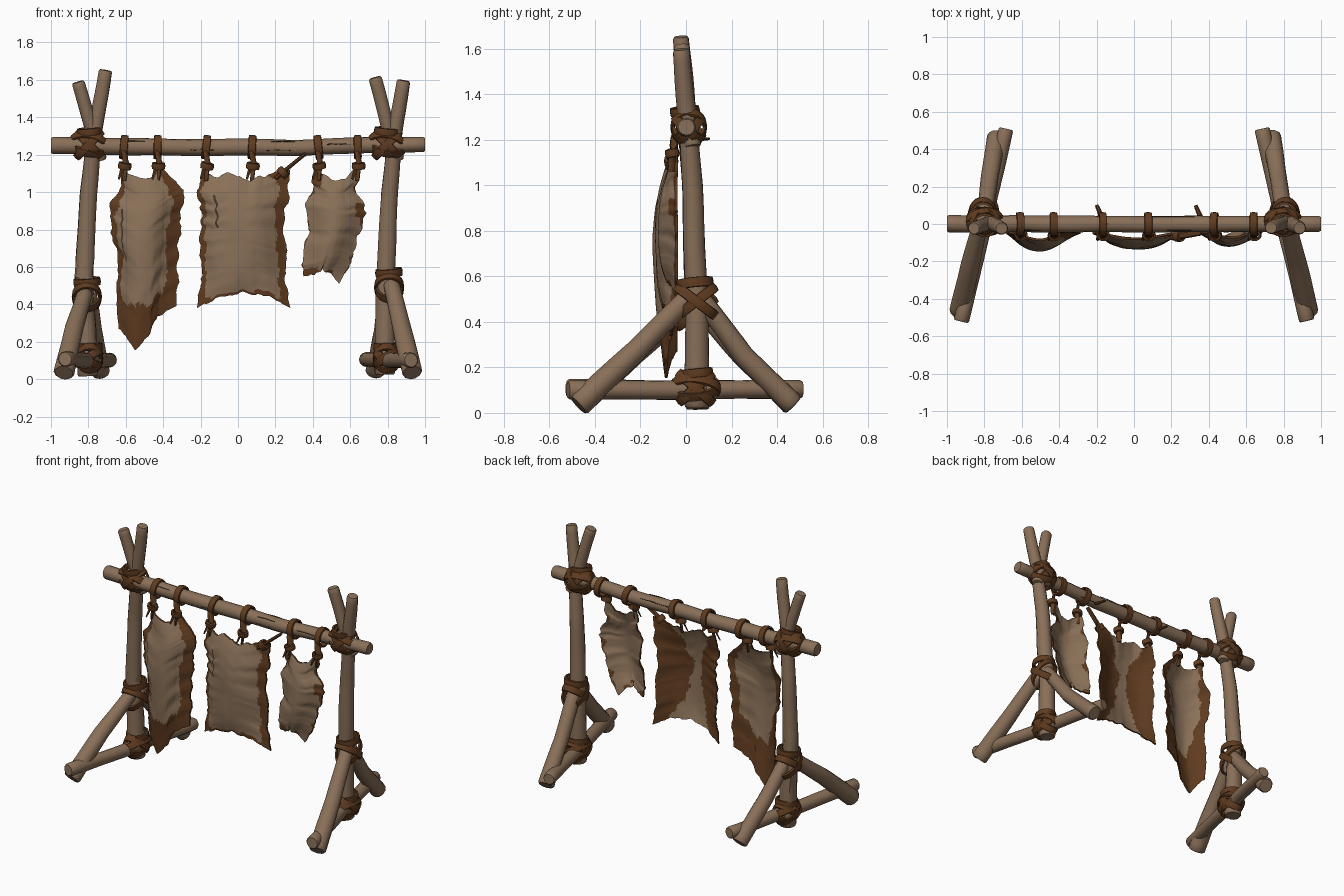
import bpy, bmesh, math, random
from mathutils import Vector, Matrix, Euler, noise

random.seed(4)
if "Cube" in bpy.data.objects:
    bpy.data.objects.remove(bpy.data.objects["Cube"])


def material(name, color):
    m = bpy.data.materials.new(name)
    m.use_nodes = True
    m.diffuse_color = (*color, 1)
    m.node_tree.nodes["Principled BSDF"].inputs["Base Color"].default_value = (*color, 1)
    return m


WOOD = material("weathered wood", (.25, .16, .098))
HIDE = material("tanned hide", (.26, .168, .1))
LEATHER = material("brown leather", (.115, .044, .014))
CRACK = material("dark crack", (.06, .036, .022))


def finish(name, bm, mats, angle=40):
    me = bpy.data.meshes.new(name)
    bm.normal_update()
    bm.to_mesh(me)
    bm.free()
    for m in mats:
        me.materials.append(m)
    me.shade_smooth()
    me.set_sharp_from_angle(angle=math.radians(angle))
    ob = bpy.data.objects.new(name, me)
    bpy.context.scene.collection.objects.link(ob)


def skin(name, rings, mat, closed=False):
    """Join cross-sections into one solid, either a loop or a capped tube."""
    bm = bmesh.new()
    loops = [[bm.verts.new(p) for p in r] for r in rings]
    pairs = list(zip(loops, loops[1:]))
    if closed:
        pairs.append((loops[-1], loops[0]))
    else:
        bm.faces.new(loops[0])
        bm.faces.new(loops[-1])
    n = len(loops[0])
    for a, b in pairs:
        for i in range(n):
            k = (i + 1) % n
            bm.faces.new((a[i], a[k], b[k], b[i]))
    bmesh.ops.recalc_face_normals(bm, faces=bm.faces)
    finish(name, bm, [mat])


def along(points, t):
    """Point at fraction t of a polyline."""
    f = min(max(t, 0), 1) * (len(points) - 1)
    i = min(int(f), len(points) - 2)
    return Vector(points[i]).lerp(Vector(points[i + 1]), f - i)


def pole(name, points, r0, r1, mat=WOOD, sides=12, steps=14, wobble=.006, flat=1):
    """Tapered, slightly crooked round pole with chamfered ends."""
    seed = Vector([random.uniform(0, 50) for _ in range(3)])
    ts = [0] + [i / steps for i in range(steps + 1)] + [1]
    rings = []
    for k, t in enumerate(ts):
        c = along(points, t)
        d = along(points, t + .08) - along(points, t - .08)
        q = d.to_track_quat('Z', 'Y')
        r = r0 + (r1 - r0) * t
        if k in (0, len(ts) - 1):
            r *= .86
        else:
            c = c + d.normalized() * (.01 if k == 1 else -.01 if k == len(ts) - 2 else 0)
        c = c + noise.noise_vector(seed + c * 3) * wobble
        ring = []
        for i in range(sides):
            a = math.tau * i / sides
            p = Vector((math.cos(a), math.sin(a) * flat, 0)) * r
            p *= 1 + noise.noise(seed + c * 4 + p * 20) * wobble * 14
            ring.append(c + q @ p)
        rings.append(ring)
    skin(name, rings, mat)


def band(name, center, rx, ry, tilt=(0, 0, 0), width=.04, thick=.014):
    """Flat leather loop lying around its local z axis."""
    m = Matrix.Translation(center) @ Euler(tilt).to_matrix().to_4x4()
    section = ((0, -.5), (.8, -.45), (1, 0), (.8, .45), (0, .5))
    rings = []
    for i in range(24):
        a = math.tau * i / 24
        rings.append([m @ Vector(((rx + thick * e) * math.cos(a),
                                  (ry + thick * e) * math.sin(a), width * w))
                      for e, w in section])
    skin(name, rings, LEATHER, closed=True)


def lashing(name, center, rx, ry, tilts):
    for i, tilt in enumerate(tilts):
        band(f"{name}_wrap_{i}", center, rx + .003 * i, ry + .003 * i, tilt, .045)


# Crossbar
pole("crossbar", [(-1, 0, 1.25), (-.3, 0, 1.24), (.3, 0, 1.24), (1, 0, 1.255)],
     .046, .042, steps=30)

# Two end frames
posts = {
    -1: [(-.8, .05, .02), (-.825, .045, .5), (-.8, .025, 1), (-.77, .005, 1.3), (-.71, -.02, 1.65)],
    1: [(.785, .05, .02), (.79, .045, .5), (.81, .025, 1), (.835, .005, 1.3), (.885, -.02, 1.6)],
}
prongs = {
    -1: [(-.74, .03, 1.17), (-.79, 0, 1.36), (-.86, -.02, 1.59)],
    1: [(.855, .03, 1.17), (.8, 0, 1.36), (.73, -.02, 1.61)],
}
for s, side in ((-1, "right"), (1, "left")):
    pole(side + "_post", posts[s], .056, .036, steps=22)
    pole(side + "_prong", prongs[s], .038, .036)
    joint = .46 if s < 0 else .51
    pole(side + "_front_leg", [(s * .93, -.475, .035), (s * .875, -.22, .27), (s * .82, .01, joint)], .056, .044)
    pole(side + "_back_leg", [(s * .73, .47, .035), (s * .77, .25, .25), (s * .8, .06, joint)], .052, .042)
    pole(side + "_ground_log", [(s * .925, -.52, .105), (s * .8, 0, .1), (s * .685, .51, .105)], .042, .04)
    # Crossed lashings at foot, leg joint and crossbar
    lashing(side + "_foot", (s * .795, .042, .11), .058, .09,
            [(.72, 0, 0), (-.72, 0, 0), (.1, .6, 0), (-.1, -.6, 0)])
    band(side + "_foot_collar", (s * .795, .046, .175), .058, .06, (.1, 0, 0))
    lashing(side + "_joint", (s * .808, .045, joint - .02), .064, .098,
            [(.65, 0, 0), (-.65, 0, 0)])
    band(side + "_joint_collar", (s * .807, .04, joint + .06), .06, .068, (.1, -.08, 0), .045)
    lashing(side + "_top", (s * .797, .012, 1.255), .086, .064,
            [(0, .8, 0), (0, -.8, 0), (.7, .2, 0), (-.7, .2, 0)])
    band(side + "_top_collar", (s * .795, -.005, 1.325), .054, .052, (.1, s * .1, 0))

# Dark splits in the timber
for i in range(9):
    x = random.uniform(-.65, .65)
    a = random.choice((-1, 1)) * random.uniform(.3, 1.6)
    y, z = -math.cos(a) * .044, 1.242 + math.sin(a) * .044
    if i % 2:
        y = -y
    pole(f"crossbar_split_{i}", [(x, y, z), (x + .06, y, z + .003), (x + .13, y, z)],
         .003, .002, CRACK, 5, 4, 0)


def hide(name, left, right, bottom, top, bulge, front_rule, back_rule):
    """Ragged skin: a patch stretched between four edges, with two faces and a rim."""
    nu, nv = 40, 52
    bm = bmesh.new()

    def edge(points, t, axis):
        p = along(points, t)
        w = min(1, 8 * t * (1 - t))
        p[axis] += w * (.02 * noise.noise((p.x * 16, p.y * 16, 3)) + .01 * noise.noise((p.x * 40, p.y * 40, 7)))
        return p

    layers = [{}, {}]
    for i in range(nu + 1):
        for j in range(nv + 1):
            u, v = i / nu, j / nv
            p = (edge(left, v, 0) * (1 - u) + edge(right, v, 0) * u
                 + edge(bottom, u, 1) * (1 - v) + edge(top, u, 1) * v
                 - along(left, 0) * (1 - u) * (1 - v) - along(right, 0) * u * (1 - v)
                 - along(left, 1) * (1 - u) * v - along(right, 1) * u * v)
            puff = abs(math.sin(math.pi * u)) ** 1.2 * math.sin(math.pi * (.12 + .82 * v)) ** .6
            y = -.05 - bulge * puff + .012 * noise.noise((p.x * 6, p.y * 4, 2.4))
            for k in (0, 1):
                layers[k][i, j] = bm.verts.new((p.x, y + k * .012, p.y))
    for i in range(nu):
        for j in range(nv):
            u, v = (i + .5) / nu, (j + .5) / nv
            n = .6 * math.sin(19 * v + 11 * u) + .4 * math.sin(43 * v - 17 * u + 1)
            keys = [(i, j), (i + 1, j), (i + 1, j + 1), (i, j + 1)]
            f = bm.faces.new([layers[0][q] for q in keys])
            f.material_index = int(front_rule(u, v, n))
            f = bm.faces.new([layers[1][q] for q in reversed(keys)])
            f.material_index = int(back_rule(u, v, n))
    rim = ([(i, 0) for i in range(nu)] + [(nu, j) for j in range(nv)]
           + [(i, nv) for i in range(nu, 0, -1)] + [(0, j) for j in range(nv, 0, -1)])
    for a, b in zip(rim, rim[1:] + rim[:1]):
        f = bm.faces.new((layers[0][b], layers[0][a], layers[1][a], layers[1][b]))
        f.material_index = 1
    finish(name, bm, [HIDE, LEATHER, CRACK], 60)


# Long hide, dark along the edges and tail, with one split
hide("long_hide",
     [(-.64, .27), (-.65, .46), (-.65, .66), (-.68, .85), (-.68, .95), (-.63, 1.03), (-.62, 1.13)],
     [(-.33, .39), (-.32, .55), (-.32, .7), (-.3, .88), (-.29, 1.01), (-.35, 1.06), (-.41, 1.14)],
     [(-.64, .27), (-.6, .24), (-.55, .15), (-.47, .25), (-.43, .34), (-.33, .39)],
     [(-.62, 1.13), (-.57, 1.09), (-.5, 1.07), (-.45, 1.09), (-.41, 1.14)], .09,
     lambda u, v, n: 2 if abs(u - .19) < .013 and .35 < v < .65 else
     u < .1 + .04 * n or u > .85 + .04 * n or v < .2 - .06 * u + .04 * n,
     lambda u, v, n: u < .08 + .2 * (1 - v) + .06 * n or u > .9 + .03 * n or v < .24 + .06 * n)

# Wide hide, back mostly dark with a pale waist
hide("wide_hide",
     [(-.22, .38), (-.19, .56), (-.21, .75), (-.19, .88), (-.22, .98), (-.19, 1.11)],
     [(.28, .38), (.25, .53), (.26, .67), (.24, .83), (.27, 1), (.28, 1.12)],
     [(-.22, .38), (-.12, .43), (.01, .46), (.17, .44), (.28, .38)],
     [(-.19, 1.11), (-.13, 1.08), (-.05, 1.1), (.07, 1.06), (.17, 1.1), (.28, 1.12)], .09,
     lambda u, v, n: 2 if abs(u - .26) < .013 and .5 < v < .82 else
     u < .08 + .03 * n or u > .9 + .03 * n or v < .025 + .02 * n or u + v > 1.76 + .04 * n,
     lambda u, v, n: abs(u - .5) > .05 + .6 * abs(v - .5) ** 1.5 + .03 * n)

# Small hide, pale with a few dark patches
hide("small_hide",
     [(.35, .55), (.34, .63), (.38, .8), (.36, .93), (.4, 1.03), (.41, 1.12)],
     [(.54, .51), (.6, .62), (.64, .75), (.685, .89), (.64, 1), (.64, 1.13)],
     [(.35, .55), (.41, .55), (.45, .6), (.49, .57), (.54, .51)],
     [(.41, 1.12), (.46, 1.09), (.52, 1.06), (.58, 1.08), (.64, 1.13)], .075,
     lambda u, v, n: min(u, 1 - u, v) < .06 * n or (u < .22 and v > .84 + .04 * n)
     or (u > .85 and abs(v - .62) < .07) or (v < .09 and u < .4 + .1 * n),
     lambda u, v, n: min(u, 1 - u, v) < .09 * n + .01)

# Hanging straps with knots
for i, x in enumerate((-.61, -.43, -.17, .075, .43, .64)):
    lean = random.uniform(-.12, .12)
    band(f"strap_loop_{i}", (x, 0, 1.24), .052, .05, (0, math.pi / 2 + lean, 0), .042)
    pole(f"strap_{i}", [(x, -.05, 1.22), (x + .01, -.06, 1.15), (x, -.065, 1.06)],
         .021, .018, LEATHER, 8, 6, .004, .5)
    band(f"strap_knot_{i}", (x + .005, -.06, 1.14), .023, .018, (.2, lean * 2, 0), .036)
    pole(f"strap_tail_{i}", [(x - .01, -.065, 1.13), (x - .028, -.085, 1.07)],
         .013, .009, LEATHER, 6, 3, .003, .5)

# Slanted tie and loose ends behind the bar
pole("slanted_tie", [(.2, -.07, 1.07), (.27, -.06, 1.13), (.36, -.046, 1.205)], .02, .016, LEATHER, 8, 6, .004, .6)
band("slanted_tie_knot", (.24, -.065, 1.105), .02, .018, (0, .8, 0), .04)
for i, x in enumerate((-.2, .33)):
    pole(f"loose_end_{i}", [(x + .03, .03, 1.2), (x, .1, 1.205)], .014, .011, LEATHER, 6, 3, .003, .6)
